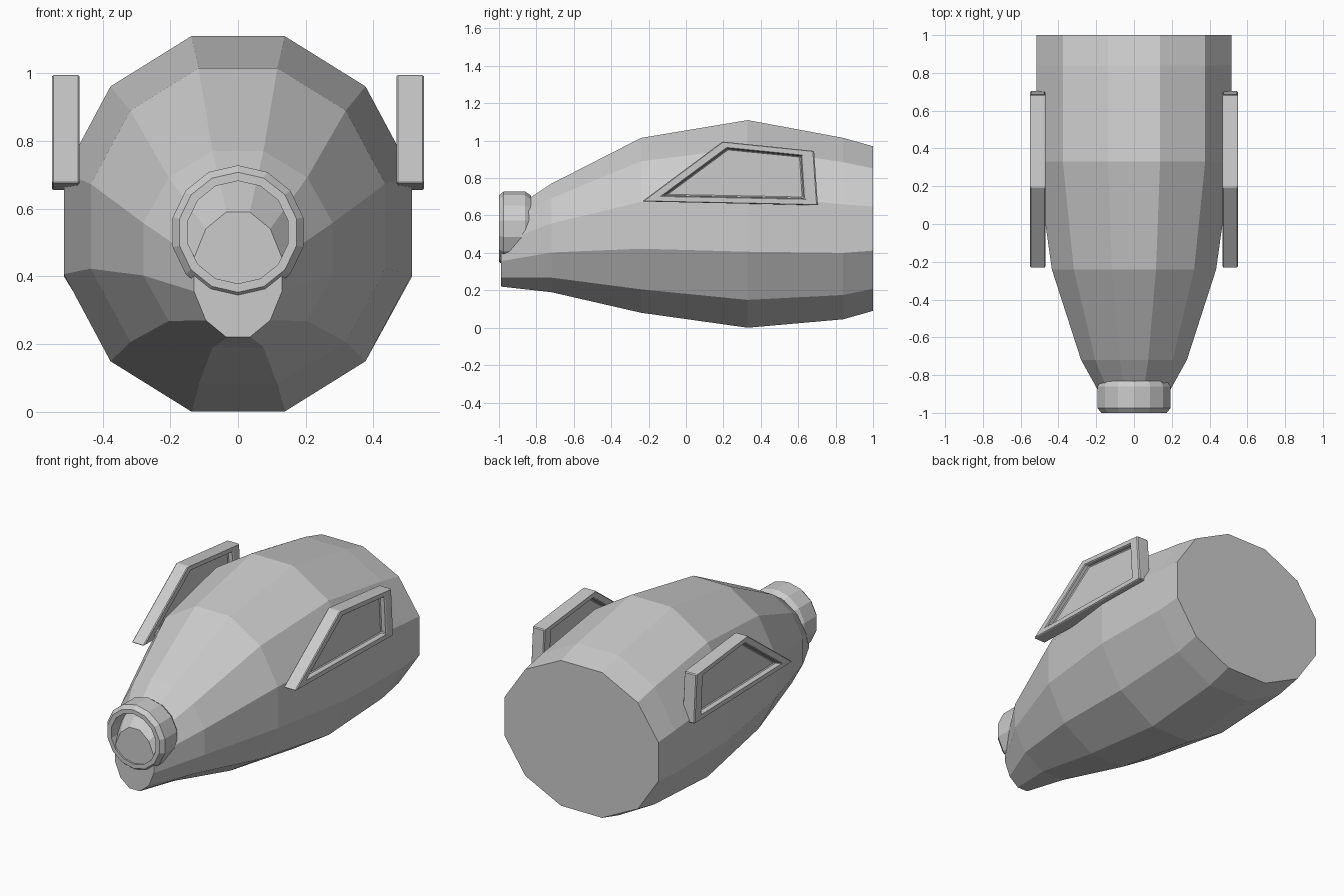
import bpy, bmesh, math
from mathutils import Vector

cube = bpy.data.objects.get("Cube")
if cube:
    bpy.data.objects.remove(cube, do_unlink=True)

# Single grey finish
grey = bpy.data.materials.new("plain_grey")
grey.use_nodes = True
colour = (0.6, 0.6, 0.6, 1.0)
grey.diffuse_color = colour
grey.node_tree.nodes["Principled BSDF"].inputs["Base Color"].default_value = colour


def loft(name, loops, closed=False):
    """Bridge matching loops of points; cap the ends unless the loft closes on itself."""
    bm = bmesh.new()
    rows = [[bm.verts.new(p) for p in loop] for loop in loops]
    pairs = list(zip(rows, rows[1:]))
    if closed:
        pairs.append((rows[-1], rows[0]))
    else:
        bm.faces.new(rows[0])
        bm.faces.new(rows[-1])
    for a, b in pairs:
        for i in range(len(a)):
            j = (i + 1) % len(a)
            bm.faces.new((a[i], a[j], b[j], b[i]))
    bmesh.ops.recalc_face_normals(bm, faces=bm.faces)
    mesh = bpy.data.meshes.new(name)
    bm.to_mesh(mesh)
    bm.free()
    mesh.materials.append(grey)
    obj = bpy.data.objects.new(name, mesh)
    bpy.context.collection.objects.link(obj)
    return obj


def ellipse(y, half_width, bottom, top, sides):
    """Flat-topped polygon section across the y axis."""
    mid, half_height = (top + bottom) / 2, (top - bottom) / 2
    flat = math.cos(math.pi / sides)
    points = []
    for i in range(sides):
        a = 2 * math.pi * (i + 0.5) / sides
        points.append(Vector((half_width / flat * math.cos(a), y,
                              mid + half_height / flat * math.sin(a))))
    return points


# Hull: y, half width, bottom, top
stations = [(-0.99, 0.13, 0.22, 0.59), (-0.72, 0.28, 0.19, 0.77),
            (-0.24, 0.435, 0.08, 1.015), (0.33, 0.515, 0.0, 1.11),
            (0.84, 0.515, 0.045, 1.015), (1.0, 0.515, 0.09, 0.97)]
loft("hull", [ellipse(*s, 12) for s in stations])

# Open collar around the nose: y, radius
collar = [(-1.0, 0.148), (-1.0, 0.173), (-0.975, 0.193),
          (-0.86, 0.193), (-0.83, 0.173), (-0.83, 0.148)]
nose_z = 0.53
loft("nose_collar", [ellipse(y, r, nose_z - r, nose_z + r, 14) for y, r in collar],
     closed=True)

# Side fins: a raised frame around a recessed panel on both faces
outer = [(-0.235, 0.675), (0.195, 0.995), (0.685, 0.945), (0.705, 0.655)]
inner = [(-0.125, 0.705), (0.22, 0.96), (0.62, 0.92), (0.635, 0.69)]
cy = sum(p[0] for p in inner) / len(inner)
cz = sum(p[1] for p in inner) / len(inner)
panel = [(cy + (y - cy) * 0.97, cz + (z - cz) * 0.97) for y, z in inner]
layers = [(panel, 0.52), (inner, 0.55), (outer, 0.55),
          (outer, 0.468), (inner, 0.468), (panel, 0.498)]
fins = loft("side_fins", [[Vector((x, y, z)) for y, z in shape] for shape, x in layers])
bevel = fins.modifiers.new("edge_chamfer", 'BEVEL')
bevel.width = 0.005
bevel.segments = 1
bevel.limit_method = 'ANGLE'
bevel.angle_limit = math.radians(40)
mirror = fins.modifiers.new("mirror", 'MIRROR')
mirror.use_axis[0] = True
mirror.use_clip = False
